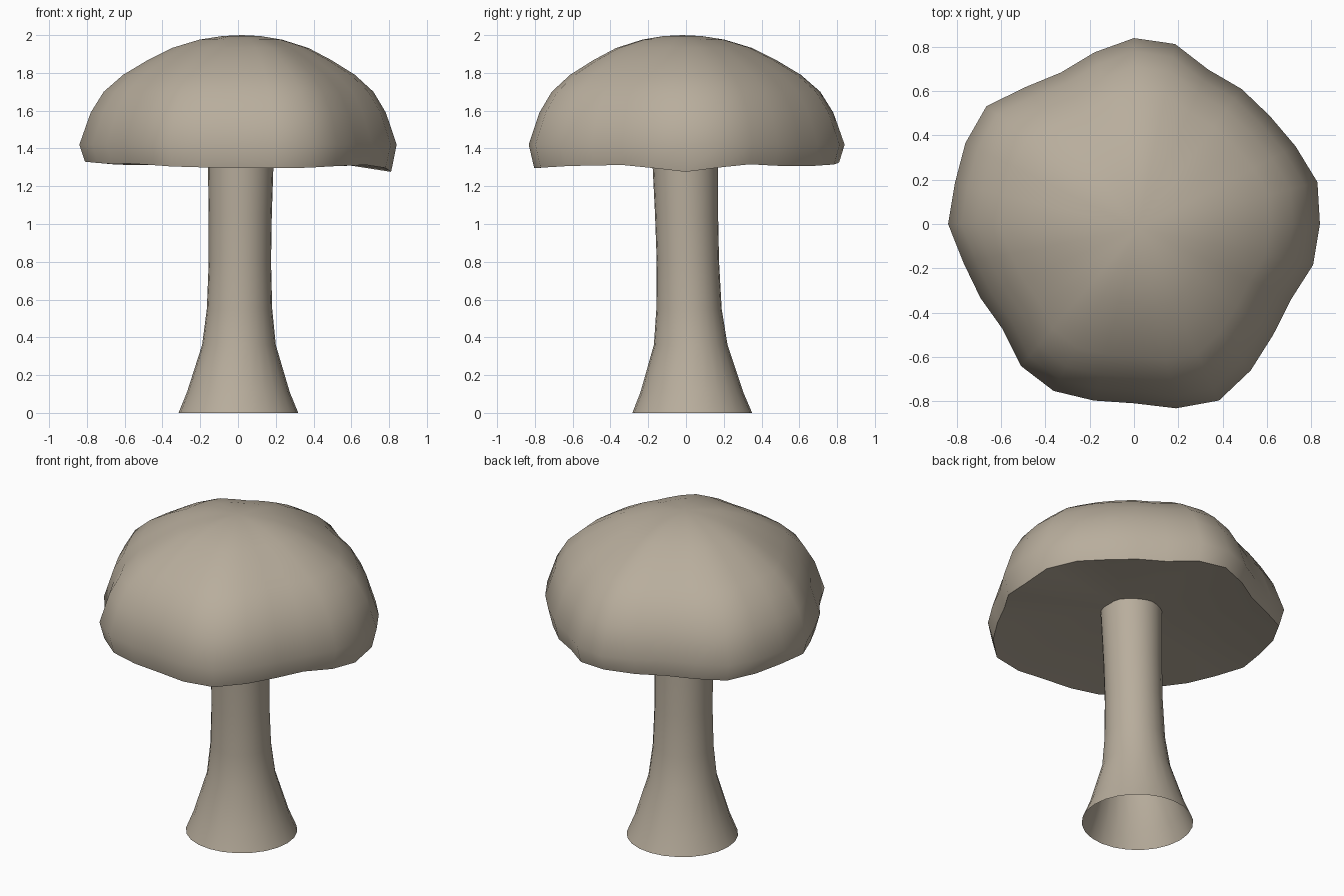
import bpy, bmesh, math

cube = bpy.data.objects.get("Cube")
if cube:
    bpy.data.objects.remove(cube, do_unlink=True)

# One clay colour for the whole mushroom
clay = bpy.data.materials.new("warm grey clay")
clay.use_nodes = True
colour = (0.48, 0.42, 0.335, 1)
clay.diffuse_color = colour
clay.node_tree.nodes["Principled BSDF"].inputs["Base Color"].default_value = colour


def loft(name, rings, start=None, end=None, angle=60):
    """Skin a list of closed point rings, optionally closing each end to a point."""
    bm = bmesh.new()
    loops = [[bm.verts.new(p) for p in ring] for ring in rings]
    n = len(loops[0])
    for a, b in zip(loops, loops[1:]):
        for i in range(n):
            j = (i + 1) % n
            bm.faces.new((a[i], a[j], b[j], b[i]))
    for tip, loop in ((start, loops[0]), (end, loops[-1])):
        if tip:
            v = bm.verts.new(tip)
            for i in range(n):
                j = (i + 1) % n
                bm.faces.new((loop[i], loop[j], v))
    bmesh.ops.recalc_face_normals(bm, faces=bm.faces)
    mesh = bpy.data.meshes.new(name)
    bm.to_mesh(mesh)
    bm.free()
    obj = bpy.data.objects.new(name, mesh)
    bpy.context.collection.objects.link(obj)
    mesh.materials.append(clay)
    bpy.ops.object.select_all(action='DESELECT')
    obj.select_set(True)
    bpy.context.view_layer.objects.active = obj
    bpy.ops.object.shade_smooth_by_angle(angle=math.radians(angle))
    return obj


def ring(radii, z, scale=1, cx=0, cy=0):
    """Ring with its own radius and height for each direction."""
    n = len(radii)
    return [(cx + r * scale * math.cos(math.tau * i / n),
             cy + r * scale * math.sin(math.tau * i / n), h)
            for i, (r, h) in enumerate(zip(radii, z))]


# Cap: lumpy outline, counter-clockwise from +x
outline = [.84, .85, .81, .784, .78, .774, .834, .84, .796, .76, .79, .853, .845, .83,
           .84, .79, .77, .76, .82, .837, .818, .81, .854, .885, .846, .804, .787, .83]
count = len(outline)

# Wavy lower rim heights, one every quarter of a right angle
wave = [1.276, 1.318, 1.305, 1.308, 1.325, 1.315, 1.31, 1.325,
        1.33, 1.318, 1.32, 1.302, 1.296, 1.296, 1.31, 1.312]
rim = []
for i in range(count):
    t = i * len(wave) / count
    k = int(t)
    rim.append(wave[k] + (wave[(k + 1) % len(wave)] - wave[k]) * (t - k))

# Dome profile as (share of the outline, height)
dome = [(1, 1.42), (.93, 1.59), (.85, 1.7), (.73, 1.79), (.58, 1.867),
        (.43, 1.932), (.26, 1.976), (.12, 1.995)]
cap_rings = [ring(outline, rim, .965)]
for share, z in dome:
    off = .02 * (1 - share)
    cap_rings.append(ring(outline, [z] * count, share, off, -off))
loft("cap", cap_rings, start=(.01, 0, 1.4), end=(.02, -.02, 2))

# Stem: hollow flared tube with a slight lean, as (height, radius, x, y)
stem = [(0, .317, .002, .033), (.11, .272, .002, .031), (.36, .195, .005, .025),
        (.55, .173, .008, .016), (.8, .165, .01, .01), (1.05, .167, .012, .003),
        (1.41, .176, .015, -.006)]
sides = 24
loft("stem", [ring([r] * sides, [z] * sides, 1, x, y) for z, r, x, y in stem])
